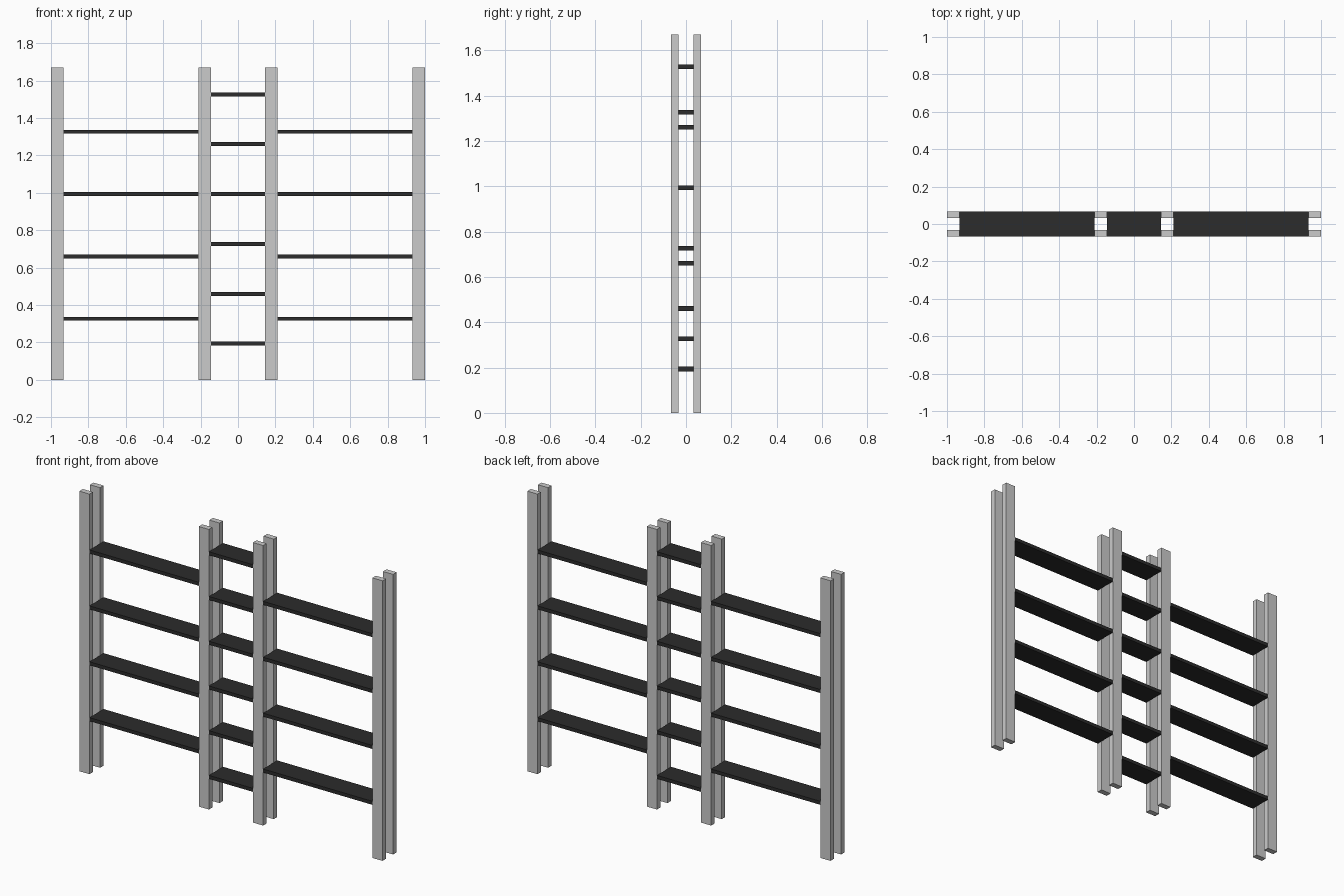
import bpy

if "Cube" in bpy.data.objects:
    bpy.data.objects.remove(bpy.data.objects["Cube"])

POST_W = 0.0667    # post width in x
DEPTH = 0.0667     # half depth of the whole unit
HEIGHT = 1.67
INNER = 0.1455     # inner edge of the middle posts
MID_OUT = INNER + POST_W
END_IN = 1.0 - POST_W
THICK = 0.021

black = bpy.data.materials.new("black_board")
black.diffuse_color = (0.025, 0.025, 0.025, 1)
black.use_nodes = True
black.node_tree.nodes["Principled BSDF"].inputs["Base Color"].default_value = black.diffuse_color


def box(name, x0, x1, y0, y1, z0, z1, mat=None):
    bpy.ops.mesh.primitive_cube_add(
        size=1, location=((x0 + x1) / 2, (y0 + y1) / 2, (z0 + z1) / 2))
    ob = bpy.context.object
    ob.name = name
    ob.scale = (x1 - x0, y1 - y0, z1 - z0)
    bpy.ops.object.transform_apply(location=False, rotation=False, scale=True)
    if mat:
        ob.data.materials.append(mat)
    return ob


def shelf(name, x0, x1, z):
    box(name, x0, x1, -DEPTH, DEPTH, z - THICK / 2, z + THICK / 2, black)


# paired upright posts, front and back
for x in (-1.0, -MID_OUT, INNER, END_IN):
    box("front_post", x, x + POST_W, -DEPTH, -DEPTH / 2, 0, HEIGHT)
    box("back_post", x, x + POST_W, DEPTH / 2, DEPTH, 0, HEIGHT)

# wide shelves in the two side bays
for i in range(4):
    z = 0.327 + i * 0.3333
    shelf("left_shelf", -END_IN, -MID_OUT, z)
    shelf("right_shelf", MID_OUT, END_IN, z)

# narrow shelves in the middle bay
for i in range(6):
    shelf("middle_shelf", -INNER, INNER, 0.1935 + i * 0.2667)
